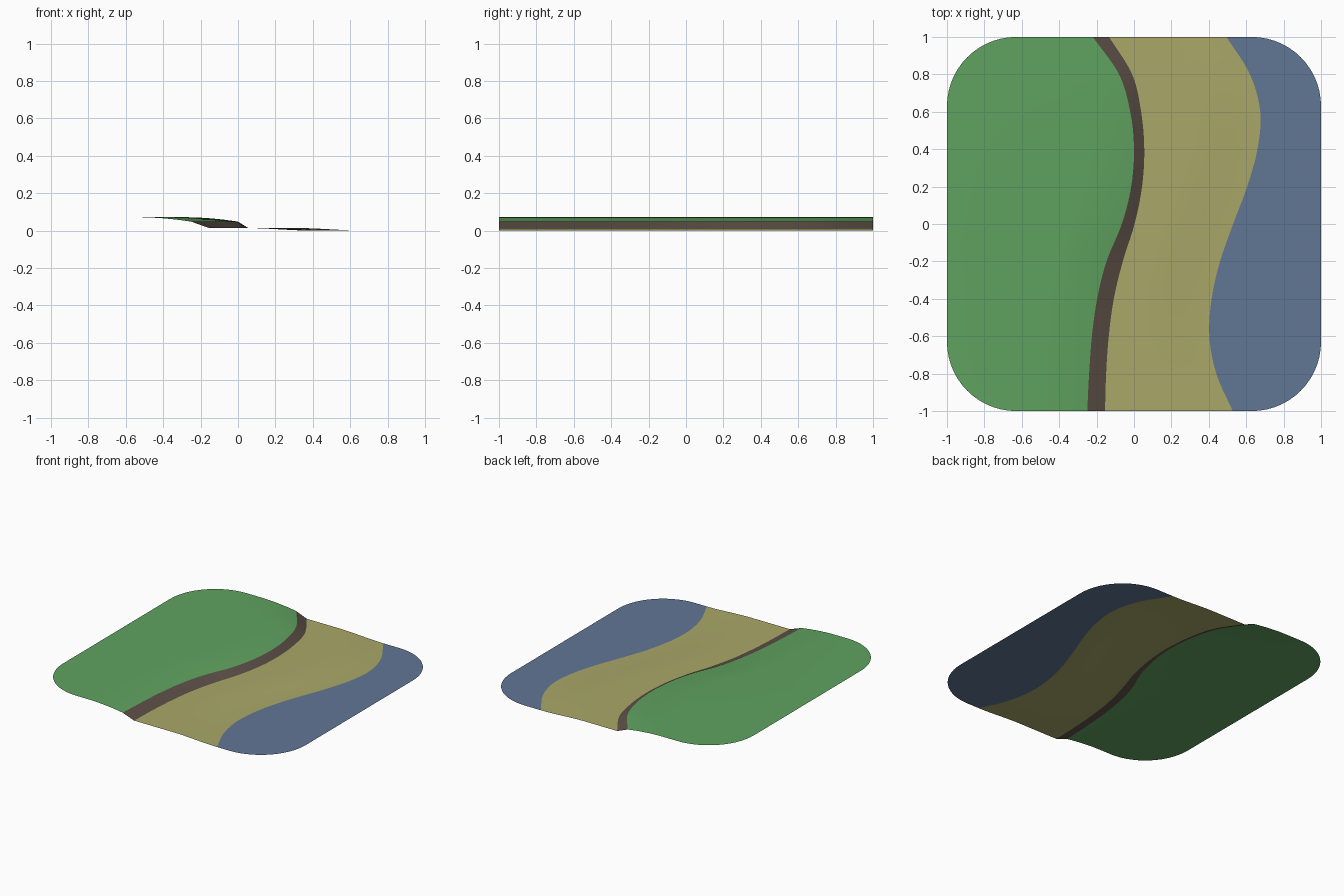
import bpy, bmesh, math

if "Cube" in bpy.data.objects:
    bpy.data.objects.remove(bpy.data.objects["Cube"])

R = 0.37                      # corner radius of the tile
HIGH, LIP, BASE = 0.072, 0.048, 0.014

# Plan curves, sampled every 0.2 from y = -1 to y = 1
CLIFF_TOP = [-.25, -.24, -.225, -.197, -.147, -.065, -.015, 0, -.02, -.08, -.22]
CLIFF_FOOT = [-.155, -.149, -.135, -.108, -.06, .003, .043, .055, .038, -.01, -.133]
SHORE = [.528, .44, .403, .415, .46, .53, .605, .66, .675, .62, .495]


def curve(pts, y):
    """Catmull-Rom interpolation of a plan curve."""
    f = (y + 1) * 5
    i = min(int(f), 9)
    t = f - i
    b, c = pts[i], pts[i + 1]
    a = pts[i - 1] if i > 0 else 2 * b - c
    d = pts[i + 2] if i < 9 else 2 * c - b
    return b + 0.5 * t * (c - a + t * (2*a - 5*b + 4*c - d + t * (3*(b - c) + d - a)))


def half_width(y):
    k = max(0, abs(y) - (1 - R))
    return 1 - R + math.sqrt(max(0, R * R - k * k))


def smooth(t):
    return t * t * (3 - 2 * t)


# Rows: fine through the rounded corners, even along the straight sides
arc = [1 - R + R * math.sin(math.pi / 2 * i / 14) for i in range(1, 15)]
ROWS = [-y for y in reversed(arc)] + [(1 - R) * (i / 16 - 1) for i in range(33)] + arc


def grass(y):
    top = curve(CLIFF_TOP, y)
    return [(-half_width(y), HIGH)] + [
        (top - 0.3 * (1 - i / 8), HIGH - (HIGH - LIP) * (i / 8) ** 2) for i in range(9)]


def cliff(y):
    return [(curve(CLIFF_TOP, y), LIP), (curve(CLIFF_FOOT, y), BASE)]


def sand(y):
    end = curve(SHORE, y)
    return [(curve(CLIFF_FOOT, y), BASE)] + [
        (end - 0.36 * (1 - i / 8), BASE * (1 - smooth(i / 8))) for i in range(9)]


def water(y):
    return [(curve(SHORE, y), 0), (half_width(y), 0)]


def strip(name, section, color):
    """Skin a cross-section along all rows."""
    bm = bmesh.new()
    grid = [[bm.verts.new((x, y, z)) for x, z in section(y)] for y in ROWS]
    for a, b in zip(grid, grid[1:]):
        for j in range(len(a) - 1):
            bm.faces.new((a[j], a[j + 1], b[j + 1], b[j]))
    for f in bm.faces:
        f.smooth = True
    me = bpy.data.meshes.new(name)
    bm.to_mesh(me)
    bm.free()
    ob = bpy.data.objects.new(name, me)
    bpy.context.collection.objects.link(ob)
    mat = bpy.data.materials.new(name + "_color")
    mat.diffuse_color = (*color, 1)
    mat.use_nodes = True
    mat.node_tree.nodes["Principled BSDF"].inputs["Base Color"].default_value = mat.diffuse_color
    me.materials.append(mat)


# Ground bands from the high bank to the water
strip("grass_bank", grass, (0.115, 0.36, 0.115))
strip("cliff_face", cliff, (0.11, 0.08, 0.063))
strip("sand_beach", sand, (0.40, 0.39, 0.14))
strip("water_surface", water, (0.12, 0.18, 0.30))
